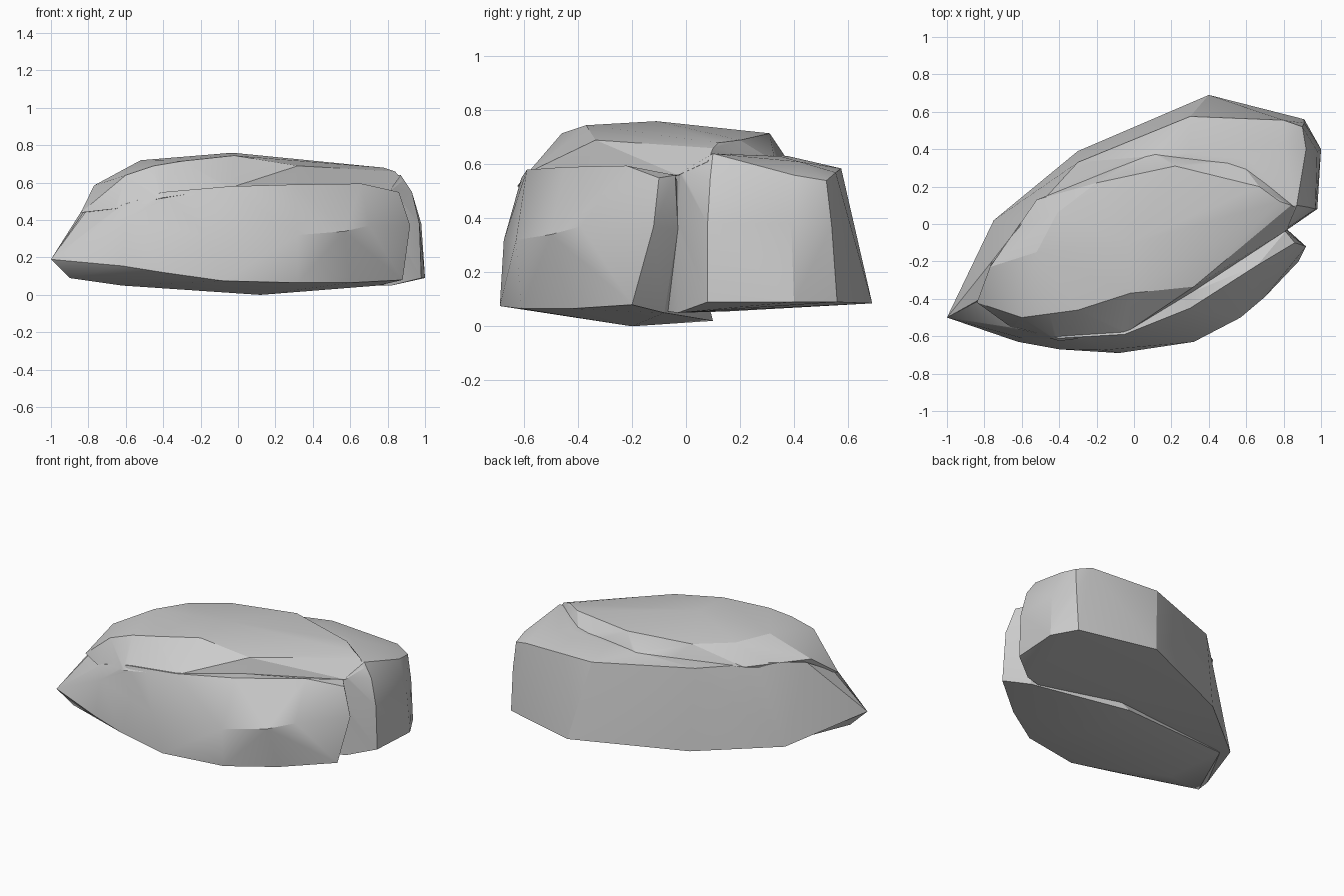
import bpy, bmesh


def rock(name, *groups):
    """Chiselled convex stone chunk from a few corner points."""
    bm = bmesh.new()
    for group in groups:
        for p in group:
            bm.verts.new(p)
    bmesh.ops.convex_hull(bm, input=bm.verts[:])
    loose = [v for v in bm.verts if not v.link_faces]
    bmesh.ops.delete(bm, geom=loose, context='VERTS')
    bmesh.ops.recalc_face_normals(bm, faces=bm.faces[:])
    me = bpy.data.meshes.new(name)
    bm.to_mesh(me)
    bm.free()
    ob = bpy.data.objects.new(name, me)
    bpy.context.collection.objects.link(ob)
    return ob


# Main body: back wall, right end and rear ledge
body = rock("boulder",
     # foot
     [(-1, -.5, .19), (-.75, .02, .085), (-.3, .39, .075), (.4, .69, .085),
      (.91, .56, .09), (1, .4, .09), (.98, .08, .09), (.82, -.03, .05),
      (.2, .15, .055), (-.6, -.5, .12)],
     # waist
     [(.97, .08, .38), (.98, .39, .38), (.91, .54, .37), (.82, -.03, .4)],
     # ledge rim
     [(-.82, -.4, .45), (-.76, -.2, .57), (-.62, -.02, .6), (-.3, .33, .61),
      (.3, .575, .585), (.8, .555, .57), (.9, .52, .54), (.92, .4, .56),
      (.93, .09, .55), (.82, -.02, .57), (.87, .1, .64), (.8, .42, .61),
      (.3, .38, .63), (.6, .35, .63)])

# Top plate: domed cap with sloping front and stepped rear edge
plate = rock("top_plate",
     # base
     [(-.84, -.42, .44), (-.77, -.23, .585), (-.66, -.55, .46), (-.4, -.625, .52),
      (-.05, -.585, .57), (.32, -.365, .56), (.82, -.03, .56), (.88, .08, .61),
      (.57, .33, .61), (.1, .38, .61), (-.1, .3, .61), (-.52, .13, .6)],
     # upper rim
     [(-.6, -.5, .64), (-.45, -.48, .69), (-.3, -.46, .715), (-.02, -.37, .745),
      (.32, -.335, .69), (.84, .1, .66), (.78, .12, .68), (.67, .2, .69),
      (.22, .31, .715), (-.2, .22, .705), (-.41, .06, .71), (-.52, -.15, .72),
      (-.03, -.11, .76)])

# Front slab: split from the body by the groove on the right
slab = rock("front_slab",
     # lower edge and underside
     [(-1, -.5, .19), (-.9, -.46, .09), (-.62, -.63, .155), (-.4, -.67, .12),
      (-.08, -.69, .075), (.32, -.61, .065), (.6, -.43, .065), (.88, -.2, .08),
      (.75, -.08, .05), (.12, -.2, 0), (.12, .1, .02), (-.62, -.4, .05), (-.7, -.02, .08)],
     # middle edge
     [(-.6, -.61, .4), (-.17, -.675, .32), (.32, -.63, .32), (.57, -.5, .34),
      (.7, -.39, .37), (.92, -.12, .37), (.82, -.03, .36)],
     # top edge
     [(-.62, -.56, .48), (-.4, -.61, .55), (-.05, -.59, .58), (.3, -.45, .59),
      (.66, -.22, .595), (.86, -.1, .55), (.81, -.04, .56), (.3, -.37, .59),
      (-.82, -.4, .44)])

# Fuse the chunks into one solid stone
bpy.context.view_layer.objects.active = body
body.select_set(True)
for chunk in (plate, slab):
    mod = body.modifiers.new("fuse", 'BOOLEAN')
    mod.operation = 'UNION'
    mod.solver = 'EXACT'
    mod.object = chunk
    bpy.ops.object.modifier_apply(modifier=mod.name)
    bpy.data.objects.remove(chunk)
bpy.ops.object.shade_smooth_by_angle(angle=0.4)
